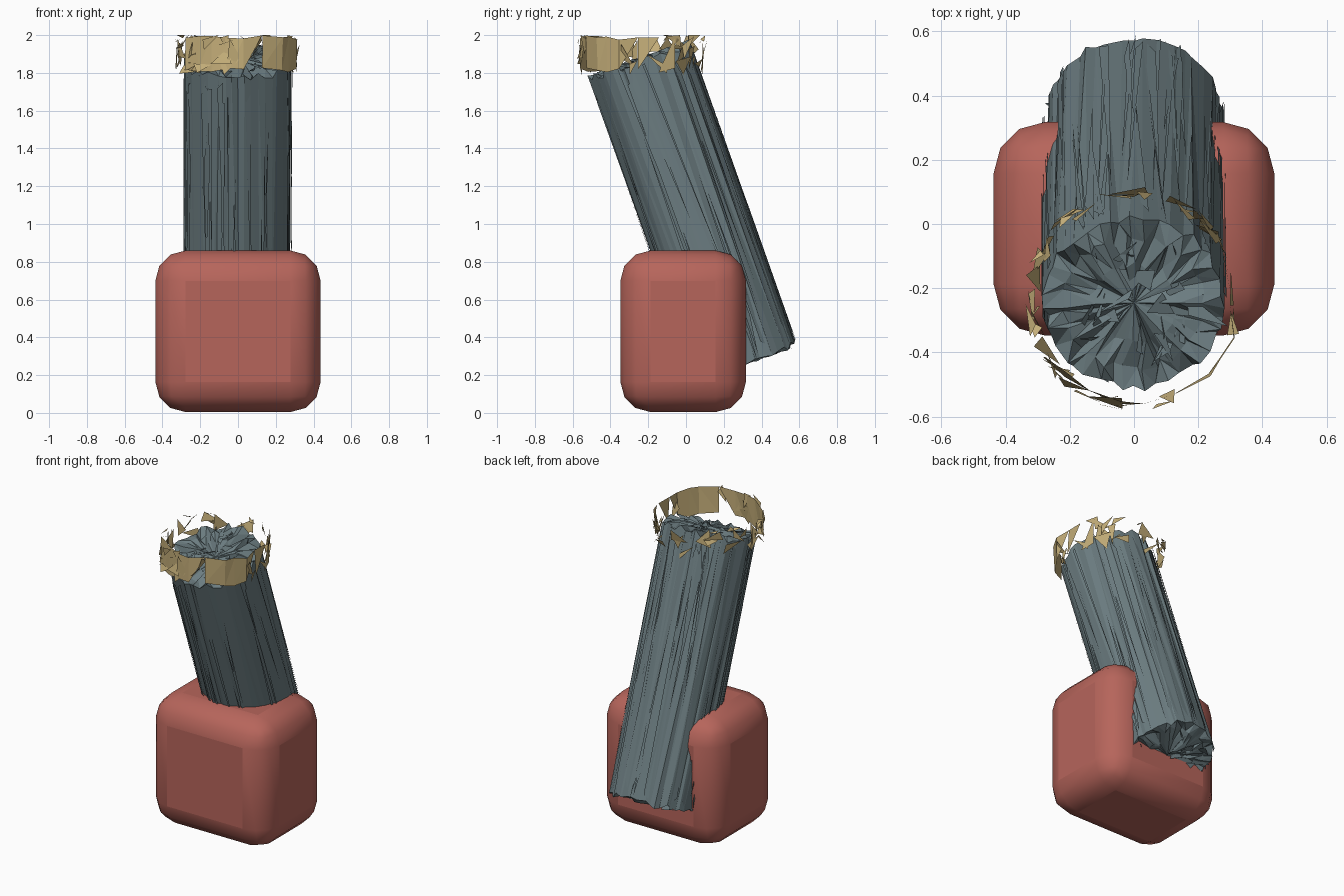
import bpy, bmesh, random
from math import sin, cos, pi, radians
from mathutils import Matrix, Vector

if "Cube" in bpy.data.objects:
    bpy.data.objects.remove(bpy.data.objects["Cube"])

random.seed(7)
rnd = random.uniform


def material(name, rgb):
    m = bpy.data.materials.new(name)
    m.diffuse_color = (*rgb, 1)
    m.use_nodes = True
    m.node_tree.nodes["Principled BSDF"].inputs["Base Color"].default_value = m.diffuse_color
    return m


def finish(bm, name, mat):
    me = bpy.data.meshes.new(name)
    bm.to_mesh(me)
    bm.free()
    ob = bpy.data.objects.new(name, me)
    bpy.context.collection.objects.link(ob)
    me.materials.append(mat)
    return ob


def polar(r, a, z):
    return Vector((r * cos(a), r * sin(a), z))


red = material("red_clay", (0.47, 0.13, 0.105))
slate = material("slate_bark", (0.15, 0.205, 0.22))
gold = material("gold_foil", (0.55, 0.42, 0.19))

# Rounded base block
bm = bmesh.new()
bmesh.ops.create_cube(bm, size=1, matrix=Matrix.Translation((0, -0.015, 0.432))
                      @ Matrix.Diagonal((0.875, 0.665, 0.855, 1)))
block = finish(bm, "base_block", red)
bev = block.modifiers.new("round", "BEVEL")
bev.width, bev.segments = 0.16, 3
bpy.context.view_layer.objects.active = block
block.select_set(True)
bpy.ops.object.shade_smooth_by_angle(angle=radians(40))

# Leaning ragged post: splintered columns between two rough caps
N, R, H = 44, 0.288, 0.84
bm = bmesh.new()
rows = []
for r0, z in ((0, -H), (0.14, -H), (0.23, -H), (R, -H), (R, H), (0.23, H), (0.14, H)):
    row = []
    for i in range(N):
        a = 2 * pi * (i + rnd(-0.4, 0.4)) / N
        r = r0 - rnd(0, 0.022) if r0 else 0
        row.append(bm.verts.new(polar(r, a, z + rnd(-0.025, 0.025))))
    if r0:
        rows.append(row)
    else:
        bmesh.ops.delete(bm, geom=row, context="VERTS")
for lo, hi in zip(rows, rows[1:]):
    for i in range(N):
        j = (i + 1) % N
        a, b, c, d = lo[i], lo[j], hi[j], hi[i]
        if random.random() < 0.5:
            bm.faces.new((a, b, c))
            bm.faces.new((a, c, d))
        else:
            bm.faces.new((a, b, d))
            bm.faces.new((b, c, d))
for row, s in ((rows[0], -1), (rows[-1], 1)):
    tip = bm.verts.new((0, 0, s * H))
    for i in range(N):
        pair = (row[i], row[(i + 1) % N])
        bm.faces.new((*(pair if s > 0 else pair[::-1]), tip))

# Long splinters lying on the post
for k in range(70):
    a, s = rnd(0, 2 * pi), random.choice((-1, 1))
    w = rnd(0.04, 0.14)
    pts = (polar(R, a, s * rnd(0.7, 0.87)), polar(R - 0.005, a + w, s * rnd(0.6, 0.87)),
           polar(R, a + rnd(-0.1, 0.2), -s * rnd(-0.2, 0.86)))
    bm.faces.new([bm.verts.new(p) for p in (pts if s < 0 else pts[::-1])])

# Small shards on both caps
for k in range(50):
    s, a, r = random.choice((-1, 1)), rnd(0, 2 * pi), rnd(0.05, 0.24)
    c = polar(r, a, s * (H + 0.005))
    bm.faces.new([bm.verts.new(c + Vector((rnd(-.07, .07), rnd(-.07, .07), rnd(-.02, .025))))
                  for _ in range(3)])
bmesh.ops.transform(bm, verts=bm.verts,
                    matrix=Matrix.Translation((0, 0.035, 1.068)) @ Matrix.Rotation(radians(19.5), 4, "X"))
finish(bm, "ragged_post", slate)

# Torn foil collar: mostly whole at the front, shreds at the back
CY, LO, HI, M = -0.235, 1.81, 1.995, 22
bm = bmesh.new()


def foil(r, a, z):
    return bm.verts.new((r * cos(a), CY + (r + 0.01) * sin(a), min(z, 2.0)))


cols = []
for i in range(M):
    a = 2 * pi * (i + rnd(-0.3, 0.3)) / M
    r = rnd(0.305, 0.335)
    cols.append((foil(r, a, LO + rnd(-0.01, 0.02)), foil(r + rnd(-.015, .01), a, HI + rnd(-0.02, 0.005))))
for i in range(M):
    mid = 2 * pi * (i + 0.5) / M
    keep = 0.45 - 0.55 * sin(mid)
    (a, d), (b, c) = cols[i], cols[(i + 1) % M]
    for tri in ((a, b, c), (a, c, d)):
        if random.random() < keep:
            bm.faces.new(tri)

# Loose shreds around the collar
for k in range(46):
    a = rnd(0, 2 * pi)
    z, r = rnd(LO, HI), rnd(0.3, 0.34)
    w = rnd(0.1, 0.4)
    bm.faces.new((foil(r, a, z), foil(rnd(0.29, 0.345), a + w, max(1.79, z + rnd(-0.08, 0.08))),
                  foil(rnd(0.29, 0.345), a + rnd(0, w), max(1.79, z + rnd(-0.15, 0.15)))))
loose = [v for v in bm.verts if not v.link_faces]
bmesh.ops.delete(bm, geom=loose, context="VERTS")
finish(bm, "torn_collar", gold)
